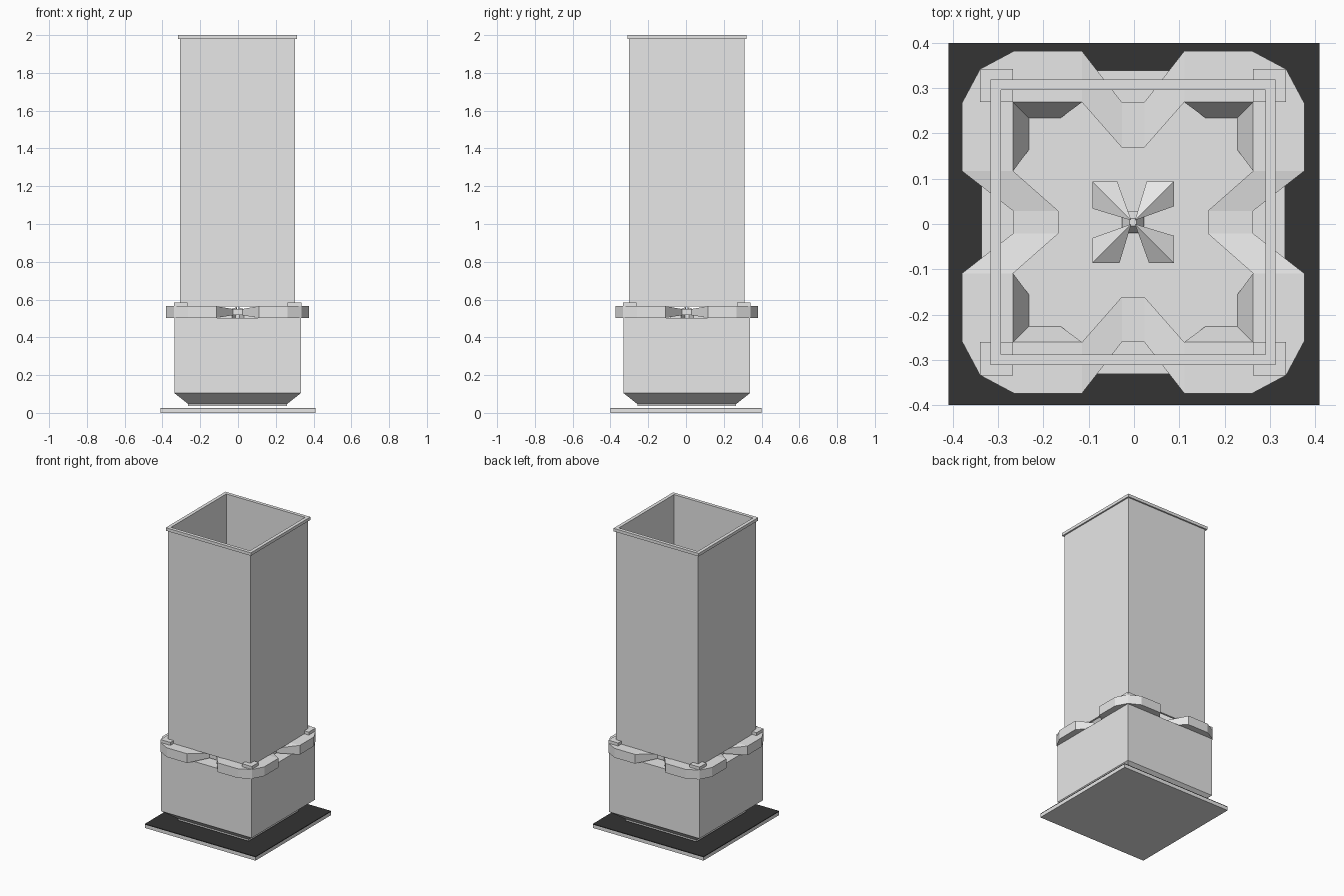
import bpy, bmesh, math

if "Cube" in bpy.data.objects:
    bpy.data.objects.remove(bpy.data.objects["Cube"])

OX, OY = -0.002, 0.004   # slight offset of the body over its plate


def material(name, v):
    m = bpy.data.materials.new(name)
    m.diffuse_color = (v, v, v, 1)
    m.use_nodes = True
    m.node_tree.nodes["Principled BSDF"].inputs["Base Color"].default_value = m.diffuse_color
    return m


grey = material("light_grey", 0.8)
black = material("near_black", 0.033)


def finish(name, bm, mat):
    bmesh.ops.remove_doubles(bm, verts=bm.verts, dist=1e-5)
    bmesh.ops.recalc_face_normals(bm, faces=bm.faces)
    me = bpy.data.meshes.new(name)
    bm.to_mesh(me)
    bm.free()
    me.materials.append(mat)
    ob = bpy.data.objects.new(name, me)
    bpy.context.collection.objects.link(ob)
    return ob


def square_loft(name, profile, mat, hollow=False):
    """Stack square sections (half width, z); hollow joins last to first."""
    bm = bmesh.new()
    rings = [[bm.verts.new((OX + sx * h, OY + sy * h, z))
              for sx, sy in ((-1, -1), (1, -1), (1, 1), (-1, 1))] for h, z in profile]
    pairs = list(zip(rings, rings[1:]))
    if hollow:
        pairs.append((rings[-1], rings[0]))
    else:
        bm.faces.new(rings[0])
        bm.faces.new(rings[-1])
    for a, b in pairs:
        for i in range(4):
            j = (i + 1) % 4
            bm.faces.new((a[i], a[j], b[j], b[i]))
    return finish(name, bm, mat)


def box(name, x0, x1, y0, y1, z0, z1, mat):
    bm = bmesh.new()
    bmesh.ops.create_cube(bm, size=1)
    for v in bm.verts:
        v.co = ((x0 + x1) / 2 + v.co.x * (x1 - x0),
                (y0 + y1) / 2 + v.co.y * (y1 - y0),
                (z0 + z1) / 2 + v.co.z * (z1 - z0))
    return finish(name, bm, mat)


def turn(x, y, k):
    """Rotate a point by k quarter turns."""
    for _ in range(k):
        x, y = -y, x
    return x + OX, y + OY


# ground plate with dark top
box("ground_plate", -0.41, 0.41, -0.4, 0.4, 0, 0.022, grey)
box("plate_top", -0.41, 0.41, -0.4, 0.4, 0.022, 0.027, black)

# base block with tapered foot
square_loft("base_block", [(0.262, 0.036), (0.262, 0.047), (0.335, 0.105), (0.335, 0.503)], grey)

# hollow column and its rim
square_loft("column", [(0.305, 0.563), (0.305, 1.98), (0.315, 1.98), (0.315, 2.0),
                       (0.292, 2.0), (0.292, 0.563)], grey, hollow=True)

# undulating collar: outer xy, inner xy, bottom z, top z for one quarter
quarter = [
    (0.265, 0.025, 0.165, 0.025, 0.517, 0.550),
    (0.378, 0.113, 0.265, 0.113, 0.503, 0.565),
    (0.378, 0.263, 0.265, 0.265, 0.503, 0.565),
    (0.338, 0.338, 0.265, 0.265, 0.503, 0.565),
    (0.263, 0.378, 0.265, 0.265, 0.503, 0.565),
    (0.113, 0.378, 0.113, 0.265, 0.503, 0.565),
    (0.025, 0.265, 0.025, 0.165, 0.517, 0.550),
]
bm = bmesh.new()
sections = []
for k in range(4):
    for ox, oy, ix, iy, lo, hi in quarter:
        o, i = turn(ox, oy, k), turn(ix, iy, k)
        sections.append([bm.verts.new((*p, z)) for p, z in ((o, lo), (o, hi), (i, hi), (i, lo))])
for n, a in enumerate(sections):
    b = sections[(n + 1) % len(sections)]
    for i in range(4):
        j = (i + 1) % 4
        bm.faces.new((a[i], a[j], b[j], b[i]))
finish("collar", bm, grey)

for k in range(4):
    # corner pads carrying the column
    x0, y0 = turn(0.265, 0.265, k)
    x1, y1 = turn(0.338, 0.338, k)
    box("corner_pad", min(x0, x1), max(x0, x1), min(y0, y1), max(y0, y1), 0.55, 0.585, grey)

    # sloped wedges inside the collar corners
    bm = bmesh.new()
    top = [bm.verts.new((*turn(x, y, k), 0.564)) for x, y in ((0.265, 0.113), (0.265, 0.265), (0.113, 0.265))]
    low = [bm.verts.new((*turn(x, y, k), 0.503)) for x, y in ((0.23, 0.16), (0.23, 0.23), (0.16, 0.23))]
    for i in range(2):
        bm.faces.new((top[i], top[i + 1], low[i + 1], low[i]))
    for i, (x, y) in ((0, (0.265, 0.113)), (2, (0.113, 0.265))):
        foot = bm.verts.new((*turn(x, y, k), 0.503))
        bm.faces.new((top[i], low[i], foot))
    finish("corner_wedge", bm, grey)

    # ridged blades in the centre of the floor
    bm = bmesh.new()
    pts = ((0.004, 0.004, 0.56), (0.09, 0.035, 0.515), (0.09, 0.09, 0.53), (0.03, 0.09, 0.515))
    up = [bm.verts.new((*turn(x, y, k), z)) for x, y, z in pts]
    dn = [bm.verts.new((*turn(x, y, k), 0.503)) for x, y, z in pts]
    bm.faces.new((up[0], up[1], up[2]))
    bm.faces.new((up[0], up[2], up[3]))
    for i in range(4):
        j = (i + 1) % 4
        bm.faces.new((dn[i], dn[j], up[j], up[i]))
    finish("centre_blade", bm, grey)

# small hub under the blades
square_loft("centre_hub", [(0.024, 0.5), (0.024, 0.515), (0.008, 0.54)], grey)
